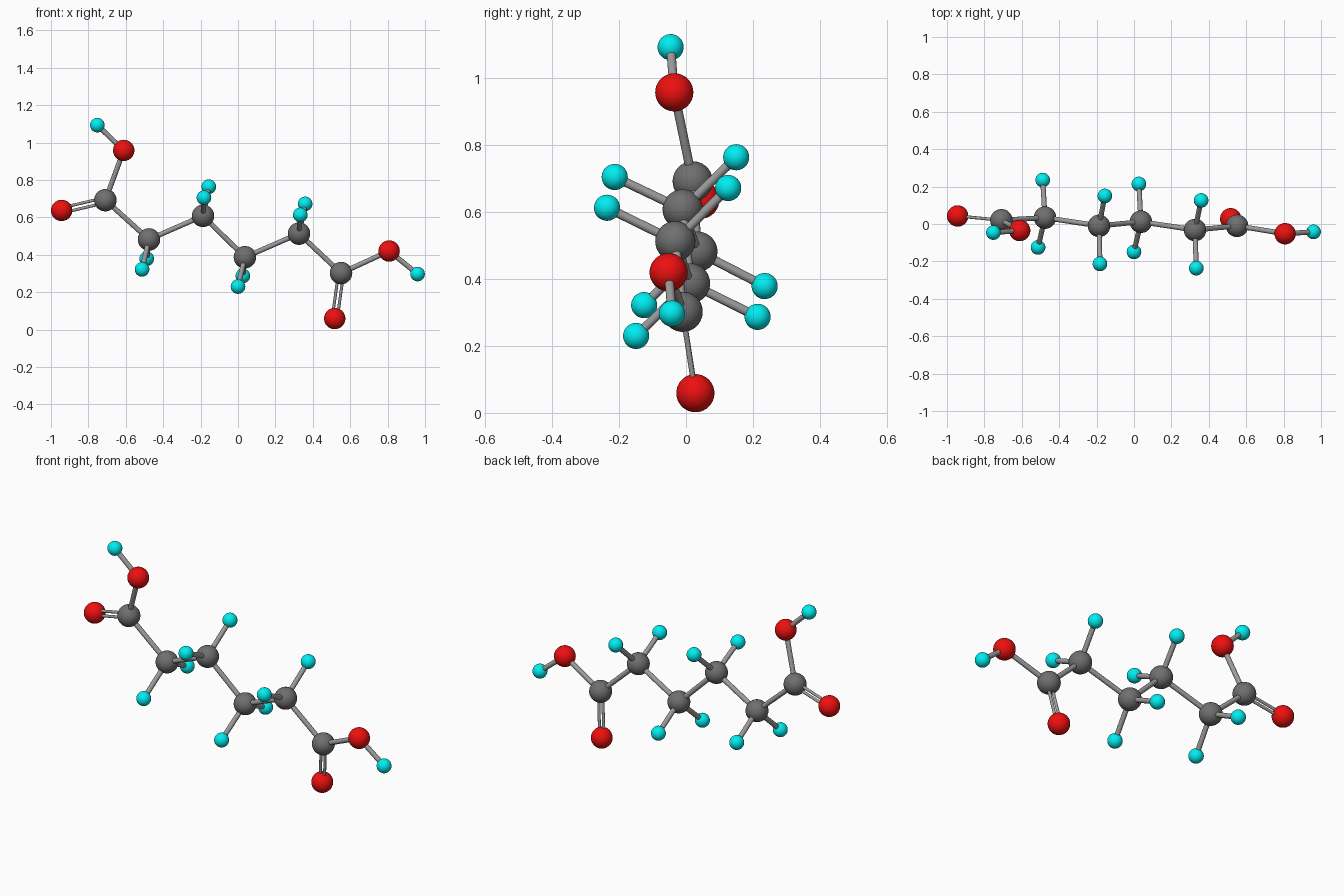
import bpy
from mathutils import Vector

if "Cube" in bpy.data.objects:
    bpy.data.objects.remove(bpy.data.objects["Cube"])


def material(name, r, g, b):
    m = bpy.data.materials.new(name)
    m.diffuse_color = (r, g, b, 1)
    m.use_nodes = True
    m.node_tree.nodes["Principled BSDF"].inputs["Base Color"].default_value = m.diffuse_color
    return m


MATS = {
    "C": material("dark_grey", 0.16, 0.16, 0.16),
    "O": material("red", 0.85, 0.005, 0.005),
    "H": material("cyan", 0.0, 0.85, 0.88),
    "bond": material("mid_grey", 0.33, 0.33, 0.33),
}
RADIUS = {"C": 0.06, "O": 0.057, "H": 0.039}
LABEL = {"C": "carbon", "O": "oxygen", "H": "hydrogen"}


def atom(kind, pos):
    bpy.ops.mesh.primitive_uv_sphere_add(segments=40, ring_count=20,
                                         radius=RADIUS[kind], location=pos)
    ob = bpy.context.object
    ob.name = LABEL[kind] + "_atom"
    ob.data.materials.append(MATS[kind])
    bpy.ops.object.shade_smooth()


def rod(a, b, radius, name):
    d = b - a
    bpy.ops.mesh.primitive_cylinder_add(vertices=24, radius=radius, depth=d.length,
                                        location=(a + b) / 2)
    ob = bpy.context.object
    ob.name = name
    ob.rotation_euler = d.to_track_quat("Z", "Y").to_euler()
    ob.data.materials.append(MATS["bond"])
    bpy.ops.object.shade_smooth_by_angle()


def single(a, b):
    rod(Vector(a), Vector(b), 0.0135, "single_bond")


def double(a, b):
    # two thin rods side by side in the plane of the chain
    a, b = Vector(a), Vector(b)
    off = (b - a).cross(Vector((0, 1, 0))).normalized() * 0.0135
    for s in (-1, 1):
        rod(a + off * s, b + off * s, 0.008, "double_bond")


# zigzag carbon chain
chain = [(-0.709, 0.020, 0.692), (-0.476, 0.034, 0.482), (-0.187, -0.010, 0.608),
         (0.037, 0.012, 0.387), (0.326, -0.032, 0.513), (0.551, -0.010, 0.302)]
for p in chain:
    atom("C", p)
for a, b in zip(chain, chain[1:]):
    single(a, b)

# hydrogen pairs on the four inner carbons
pairs = [((-0.488, 0.235, 0.379), (-0.513, -0.125, 0.322)),
         ((-0.156, 0.150, 0.764), (-0.182, -0.213, 0.705)),
         ((0.026, 0.214, 0.287), (0.000, -0.149, 0.230)),
         ((0.359, 0.126, 0.672), (0.333, -0.236, 0.613))]
for c, pair in zip(chain[1:5], pairs):
    for h in pair:
        atom("H", h)
        single(c, h)

# acid group at each end: double oxygen, single oxygen, its hydrogen
ends = [(chain[0], (-0.943, 0.043, 0.637), (-0.611, -0.035, 0.958), (-0.752, -0.046, 1.093)),
        (chain[5], (0.517, 0.028, 0.059), (0.808, -0.052, 0.420), (0.960, -0.042, 0.297))]
for c, o_double, o_single, h in ends:
    atom("O", o_double)
    atom("O", o_single)
    atom("H", h)
    double(c, o_double)
    single(c, o_single)
    single(o_single, h)
